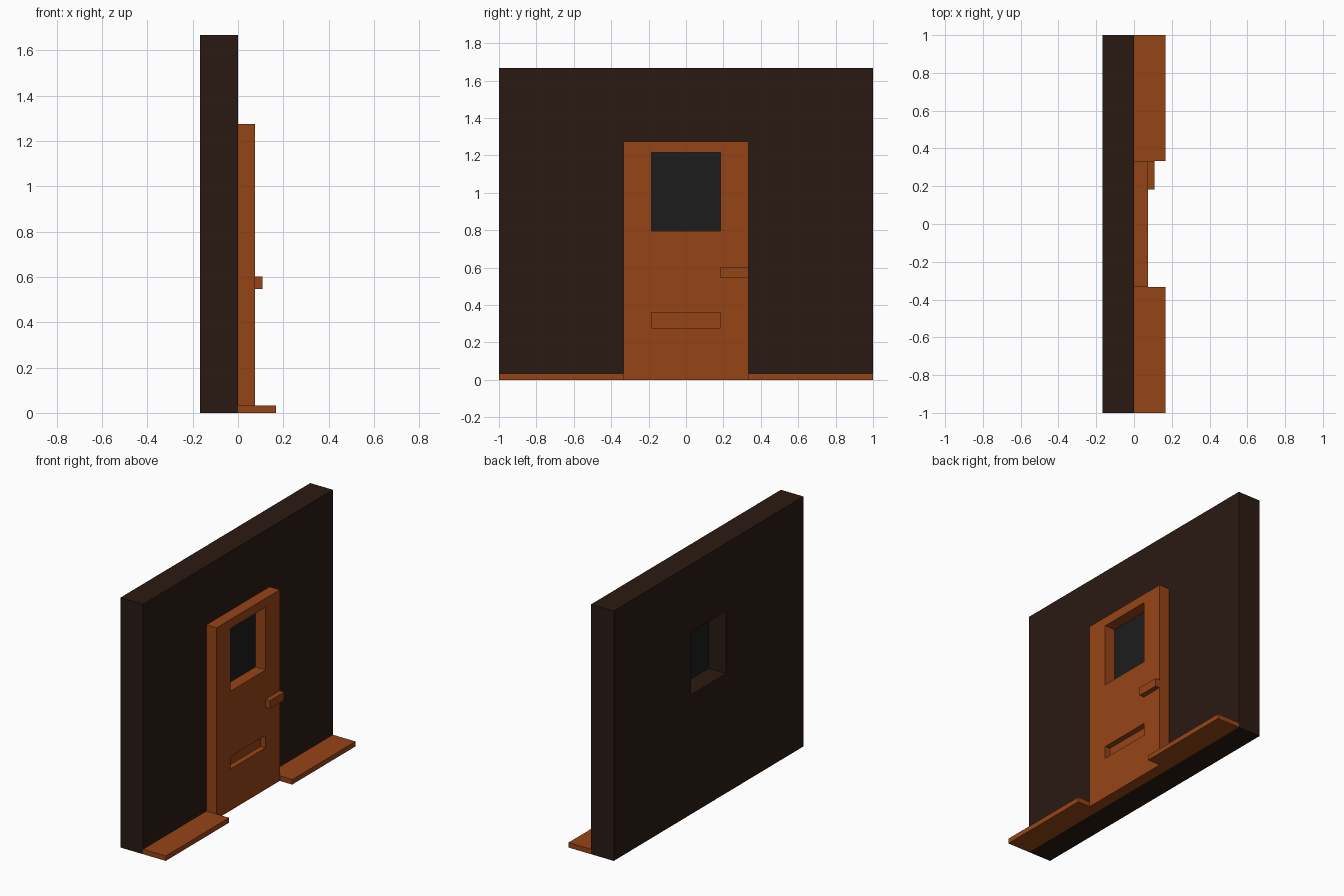
import bpy

if "Cube" in bpy.data.objects:
    bpy.data.objects.remove(bpy.data.objects["Cube"])


def material(name, color):
    mat = bpy.data.materials.new(name)
    mat.diffuse_color = (*color, 1)
    mat.use_nodes = True
    mat.node_tree.nodes["Principled BSDF"].inputs["Base Color"].default_value = mat.diffuse_color
    return mat


def box(name, x, y, z, mat=None):
    """Box from (min, max) ranges on each axis."""
    corners = [(a, b, c) for a in x for b in y for c in z]
    faces = [(0, 1, 3, 2), (4, 6, 7, 5), (0, 4, 5, 1),
             (2, 3, 7, 6), (0, 2, 6, 4), (1, 5, 7, 3)]
    mesh = bpy.data.meshes.new(name)
    mesh.from_pydata(corners, [], faces)
    obj = bpy.data.objects.new(name, mesh)
    bpy.context.collection.objects.link(obj)
    if mat:
        mesh.materials.append(mat)
    return obj


def cut(obj, x, y, z):
    """Carve a box-shaped opening and discard the cutter."""
    cutter = box("cutter", x, y, z)
    cutter.hide_render = True
    mod = obj.modifiers.new("opening", 'BOOLEAN')
    mod.operation = 'DIFFERENCE'
    mod.solver = 'EXACT'
    mod.object = cutter
    bpy.context.view_layer.objects.active = obj
    bpy.ops.object.modifier_apply(modifier=mod.name)
    bpy.data.objects.remove(cutter)


dark = material("dark_wall", (0.023, 0.0103, 0.006))
wood = material("orange_wood", (0.305, 0.058, 0.008))
pane = material("dark_glass", (0.0116, 0.0116, 0.0116))

DOOR = 0.333           # half width of the door
WIN_Y = (-0.185, 0.185)
WIN_Z = (0.797, 1.215)

# Wall with window opening
wall = box("wall", (-0.167, 0), (-1, 1), (0, 1.667), dark)
cut(wall, (-0.3, 0.1), WIN_Y, WIN_Z)

# Door with window opening and recessed letter slot
door = box("door", (0, 0.075), (-DOOR, DOOR), (0, 1.275), wood)
cut(door, (-0.1, 0.2), WIN_Y, WIN_Z)
cut(door, (0.0375, 0.2), WIN_Y, (0.277, 0.36))

# Glass set into the wall behind the door
box("window_glass", (-0.037, 0), WIN_Y, WIN_Z, pane)

# Handle
box("handle", (0.075, 0.108), (0.183, DOOR), (0.547, 0.602), wood)

# Floor strips on both sides of the door
for side, y in (("left", (-1, -DOOR)), ("right", (DOOR, 1))):
    box(f"floor_strip_{side}", (0, 0.167), y, (0, 0.033), wood)
